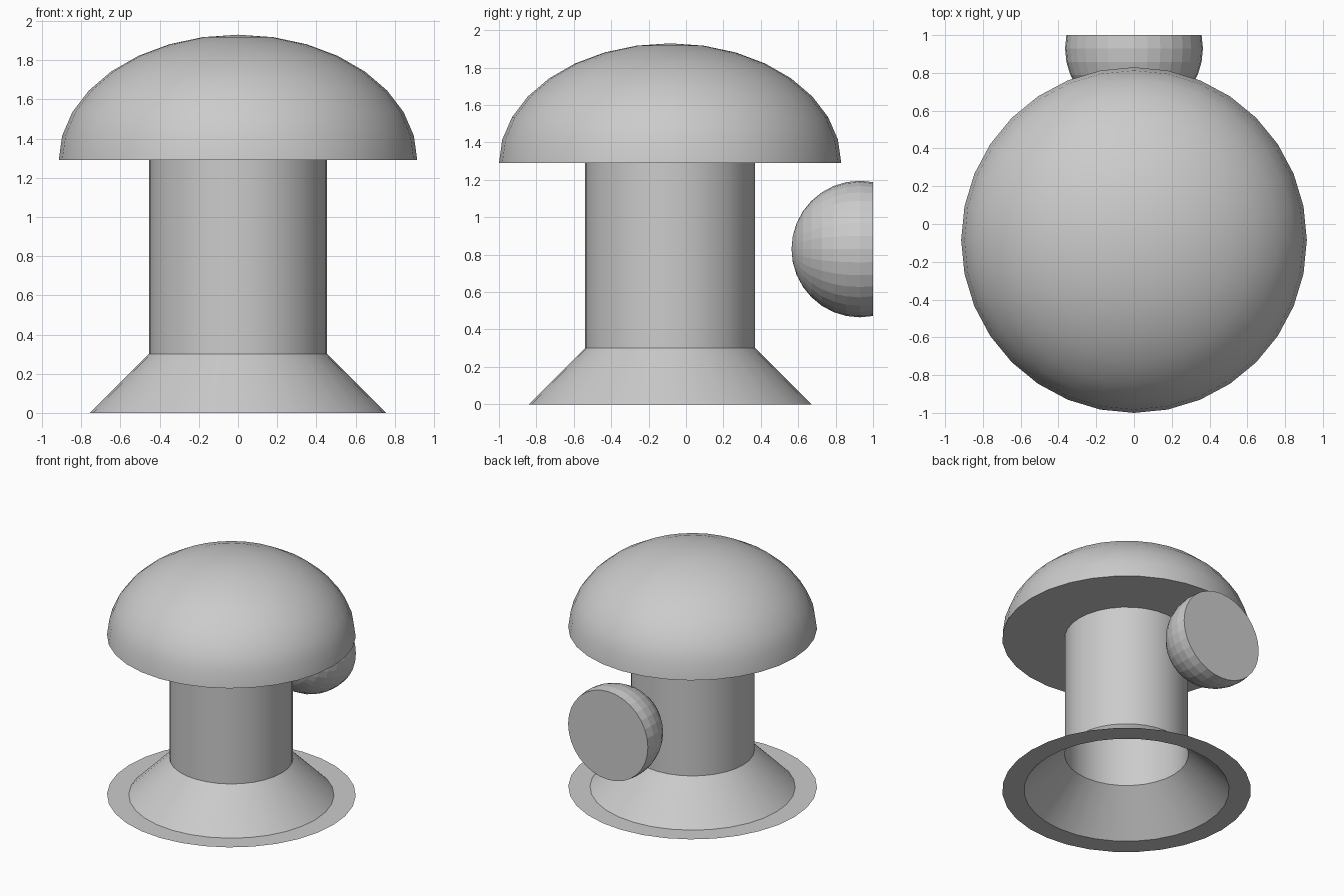
import bpy, bmesh
from math import sin, cos, pi, radians
from mathutils import Matrix

if "Cube" in bpy.data.objects:
    bpy.data.objects.remove(bpy.data.objects["Cube"])

SIDES = 32
AXIS_Y = -0.085      # the turned body sits slightly towards the front
CAP_R, STEM_R, FOOT_R = 0.915, 0.455, 0.755
STEM_LOW, STEM_TOP, CAP_H = 0.30, 1.29, 0.64


def add_object(name, bm):
    mesh = bpy.data.meshes.new(name)
    bm.to_mesh(mesh)
    bm.free()
    obj = bpy.data.objects.new(name, mesh)
    bpy.context.collection.objects.link(obj)
    return obj


def lathe(name, profile):
    """Turn an (r, z) profile around the vertical body axis; r = 0 makes a pole."""
    bm = bmesh.new()
    rings = []
    for r, z in profile:
        n = SIDES if r > 0 else 1
        rings.append([bm.verts.new((r * cos(2 * pi * k / SIDES),
                                    r * sin(2 * pi * k / SIDES), z))
                      for k in range(n)])
    for low, high in zip(rings, rings[1:]):
        for k in range(SIDES):
            j = (k + 1) % SIDES
            if len(high) == 1:
                bm.faces.new((low[k], low[j], high[0]))
            else:
                bm.faces.new((low[k], low[j], high[j], high[k]))
    obj = add_object(name, bm)
    obj.location.y = AXIS_Y
    bpy.ops.object.select_all(action='DESELECT')
    obj.select_set(True)
    bpy.context.view_layer.objects.active = obj
    bpy.ops.object.shade_smooth_by_angle(angle=radians(30))
    return obj


# Thin flat rim with the hollow flared foot
lathe("flared_base", [(CAP_R, 0), (FOOT_R, 0), (STEM_R, STEM_LOW)])

# Hollow stem
lathe("stem", [(STEM_R, STEM_LOW), (STEM_R, STEM_TOP)])

# Domed cap: flat underside, then a squashed half sphere
dome = [(CAP_R * cos(i * pi / 16), STEM_TOP + CAP_H * sin(i * pi / 16)) for i in range(8)]
lathe("domed_cap", [(STEM_R, STEM_TOP)] + dome + [(0, STEM_TOP + CAP_H)])

# Faceted ball behind the stem, pole along y, cut flat at the back
bm = bmesh.new()
bmesh.ops.create_uvsphere(bm, u_segments=SIDES, v_segments=16, radius=0.365,
                          matrix=Matrix.Translation((0, 0.929, 0.83)) @ Matrix.Rotation(pi / 2, 4, 'X'))
cut = bmesh.ops.bisect_plane(bm, geom=bm.verts[:] + bm.edges[:] + bm.faces[:], dist=0.002,
                             plane_co=(0, 1, 0), plane_no=(0, 1, 0), clear_outer=True)
bmesh.ops.holes_fill(bm, edges=[e for e in bm.edges if e.is_boundary], sides=0)
bmesh.ops.recalc_face_normals(bm, faces=bm.faces[:])
add_object("back_ball", bm)
